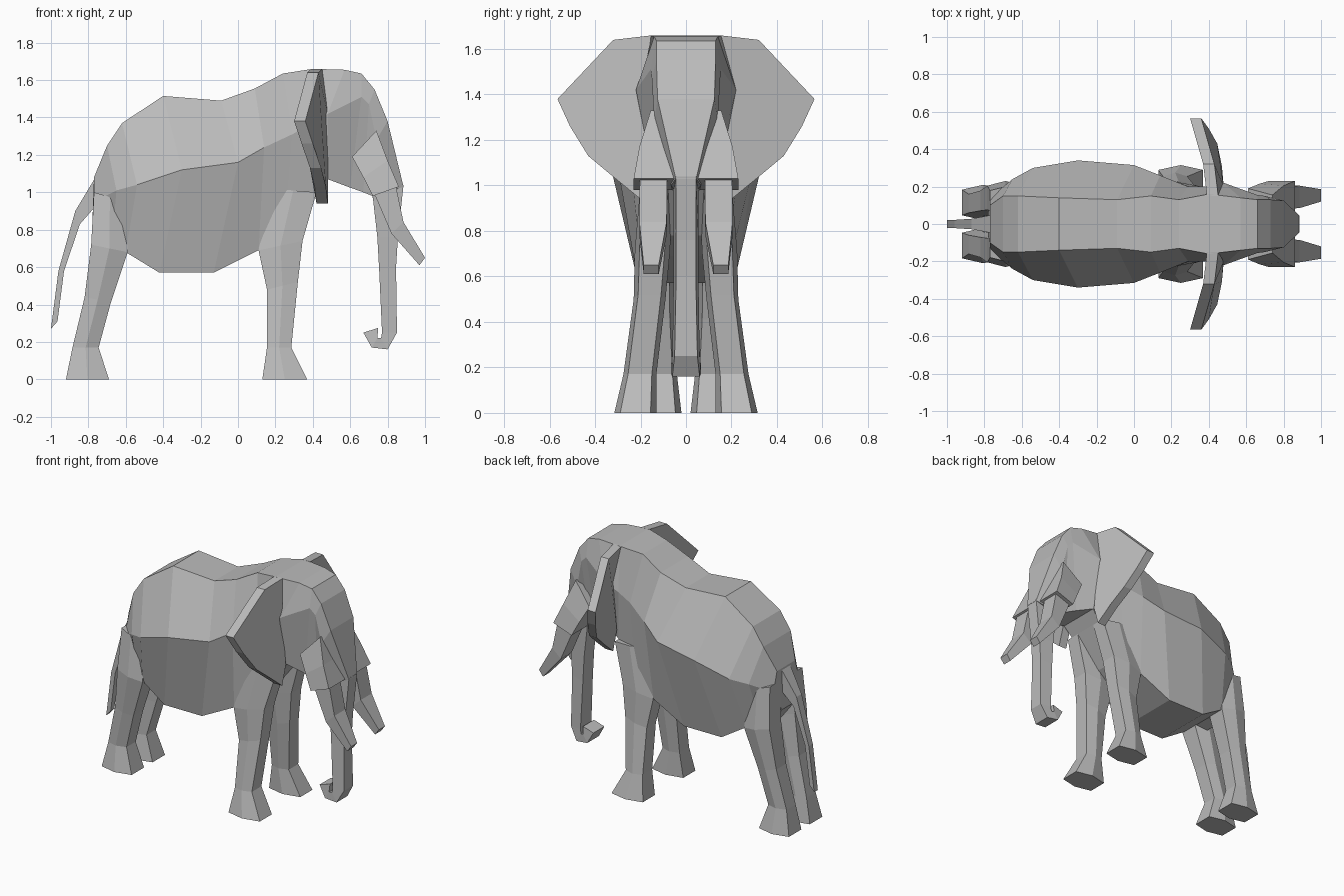
import bpy, bmesh

skin = bpy.data.materials.new("elephant_grey")
skin.diffuse_color = (0.5, 0.5, 0.5, 1)


def loft(name, rings):
    """Skin a series of closed rings and cap both ends."""
    bm = bmesh.new()
    rows = [[bm.verts.new(p) for p in ring] for ring in rings]
    n = len(rows[0])
    for a, b in zip(rows, rows[1:]):
        for i in range(n):
            j = (i + 1) % n
            bm.faces.new((a[i], a[j], b[j], b[i]))
    bm.faces.new(rows[0])
    bm.faces.new(rows[-1])
    bmesh.ops.recalc_face_normals(bm, faces=bm.faces)
    me = bpy.data.meshes.new(name)
    bm.to_mesh(me)
    bm.free()
    me.materials.append(skin)
    ob = bpy.data.objects.new(name, me)
    bpy.context.collection.objects.link(ob)
    return ob


def pair(name, rings):
    """Same part on the left (+y) and right (-y)."""
    loft("left_" + name, rings)
    loft("right_" + name, [[(x, -y, z) for x, y, z in r] for r in rings])


def sym_ring(half):
    """Half section (top, side, bottom) to a full mirrored ring."""
    return list(half) + [(x, -y, z) for x, y, z in reversed(half)]


def hex_ring(x0, x1, y0, y1, z0, z1):
    """Six-sided leg section; z runs from z0 at the back to z1 at the front."""
    cx, cy, cz = (x0 + x1) / 2, (y0 + y1) / 2, (z0 + z1) / 2
    q = (y1 - y0) * 0.36
    return [(x1, cy - q, z1), (x1, cy + q, z1), (cx, y1, cz),
            (x0, cy + q, z0), (x0, cy - q, z0), (cx, y0, cz)]


def box_ring(xa, za, wa, xb, zb, wb, c=0.0):
    """Four-sided section between an upper/front edge and a lower/rear edge."""
    return [(xa, c - wa, za), (xa, c + wa, za), (xb, c + wb, zb), (xb, c - wb, zb)]


# Torso: spine, flank and belly points of each section
torso = [
    ((-.77, .10, 1.08), (-.77, .14, .95), (-.78, .06, .80)),
    ((-.70, .15, 1.25), (-.65, .24, 1.01), (-.68, .12, .66)),
    ((-.62, .15, 1.37), (-.54, .30, 1.04), (-.60, .19, .68)),
    ((-.40, .14, 1.515), (-.30, .34, 1.12), (-.42, .21, .57)),
    ((-.09, .13, 1.49), (.00, .315, 1.16), (-.13, .21, .57)),
    ((.09, .15, 1.555), (.14, .26, 1.24), (.11, .20, .69)),
    ((.24, .13, 1.635), (.29, .20, 1.31), (.25, .19, .78)),
    ((.40, .16, 1.66), (.38, .20, 1.36), (.42, .14, 1.00)),
]
# Head: fans forward and down into the trunk root
head = [
    ((.40, .16, 1.66), (.38, .20, 1.36), (.42, .14, 1.00)),
    ((.57, .14, 1.655), (.48, .22, 1.42), (.48, .15, 1.07)),
    ((.66, .13, 1.635), (.66, .155, 1.51), (.60, .12, 1.025)),
    ((.73, .13, 1.55), (.70, .15, 1.47), (.67, .09, 1.00)),
    ((.80, .125, 1.38), (.74, .14, 1.28), (.72, .06, .98)),
    ((.885, .045, 1.03), (.80, .065, 1.00), (.72, .045, .97)),
]
loft("torso", [sym_ring(h) for h in torso])
loft("head", [sym_ring(h) for h in head])

# Trunk: hangs down and curls back at the tip
loft("trunk", [box_ring(*r) for r in (
    (.885, 1.04, .045, .72, .98, .055), (.855, .76, .043, .745, .76, .055),
    (.845, .60, .043, .755, .58, .055), (.85, .25, .05, .77, .25, .06),
    (.80, .16, .06, .765, .22, .06), (.715, .17, .065, .745, .22, .065),
    (.67, .25, .06, .75, .275, .06))])

# Tail
loft("tail", [box_ring(*r) for r in (
    (-.75, 1.10, .05, -.74, .95, .05), (-.87, .90, .028, -.845, .83, .028),
    (-.96, .58, .022, -.93, .58, .022), (-1.0, .27, .02, -.965, .31, .02))])

# Legs
pair("front_leg", [hex_ring(*r) for r in (
    (.13, .37, .13, .315, 0, 0), (.155, .285, .13, .275, .17, .17),
    (.155, .32, .09, .23, .48, .52), (.11, .345, .07, .225, .69, .74),
    (.17, .42, .06, .20, 1.02, 1.00))])
pair("hind_leg", [hex_ring(*r) for r in (
    (-.92, -.69, .02, .21, 0, 0), (-.885, -.745, .04, .18, .17, .17),
    (-.82, -.68, .05, .20, .44, .41), (-.785, -.59, .05, .23, .72, .68),
    (-.77, -.60, .05, .20, 1.00, .95))])

# Ears: flared plates
ear = [(.45, .15, 1.66), (.43, .32, 1.64), (.36, .565, 1.38), (.40, .51, 1.26),
       (.445, .43, 1.13), (.47, .31, 1.03), (.48, .20, .94),
       (.48, .16, 1.07), (.48, .20, 1.42)]
pair("ear", [ear, [(x - .06, y, z) for x, y, z in ear]])

# Tusk sockets and tusks
pair("tusk_socket", [box_ring(.74, 1.33, .025, .61, 1.19, .06, .13),
                     box_ring(.80, 1.17, .065, .67, 1.08, .075, .14),
                     box_ring(.86, 1.03, .09, .72, .98, .09, .14)])
pair("tusk", [box_ring(.845, 1.03, .06, .73, .99, .06, .143),
              box_ring(.885, .84, .06, .82, .78, .06, .145),
              box_ring(1.0, .65, .033, .97, .61, .033, .153)])
